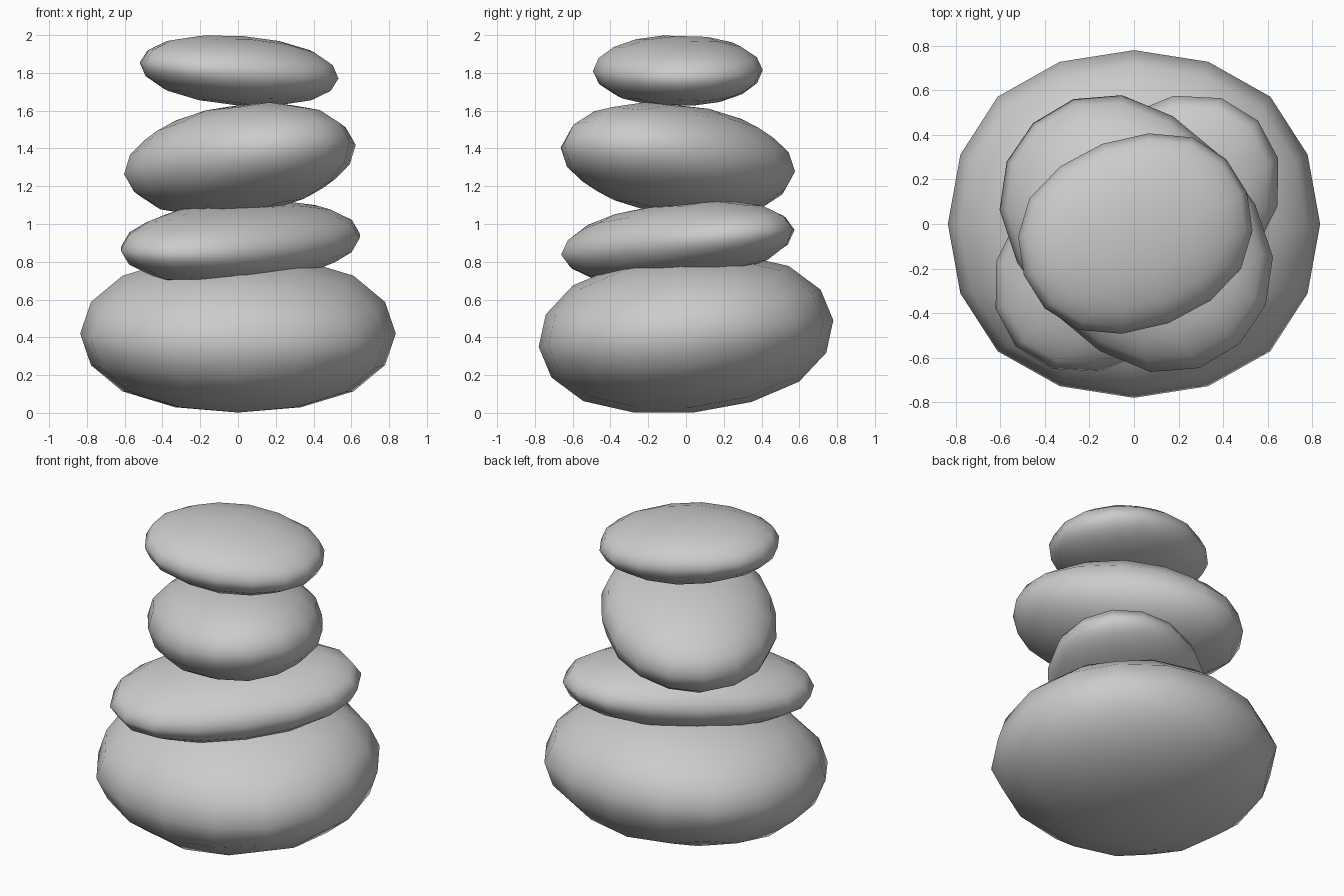
import bpy
from math import radians

if "Cube" in bpy.data.objects:
    bpy.data.objects.remove(bpy.data.objects["Cube"])

CAGE = 0.8785  # face-centre radius of a twice-subdivided 2-unit cube


def stone(name, centre, radii, tilt_x, tilt_y, turn):
    """A rounded pebble: subdivided cube, stretched, tilted and turned."""
    bpy.ops.mesh.primitive_cube_add(size=2)
    ob = bpy.context.object
    ob.name = name
    mod = ob.modifiers.new("round", 'SUBSURF')
    mod.levels = mod.render_levels = 2
    mod.use_limit_surface = False
    bpy.ops.object.modifier_apply(modifier=mod.name)
    ob.scale = [r / CAGE for r in radii]
    ob.rotation_euler = (tilt_x, tilt_y, radians(turn))
    ob.location = centre
    bpy.ops.object.shade_smooth()
    return ob


# Balanced stack, from the ground up
stone("base_stone", (0, 0, 0.42), (0.835, 0.783, 0.42), 0.09, 0, 0)
stone("second_stone", (0.013, -0.043, 0.903), (0.745, 0.465, 0.211), 0.066, -0.08, 43)
stone("third_stone", (0.01, -0.043, 1.341), (0.685, 0.514, 0.287), 0.02, -0.141, -47)
stone("top_stone", (0.006, -0.043, 1.812), (0.535, 0.429, 0.184), 0.044, 0.069, 20.5)
